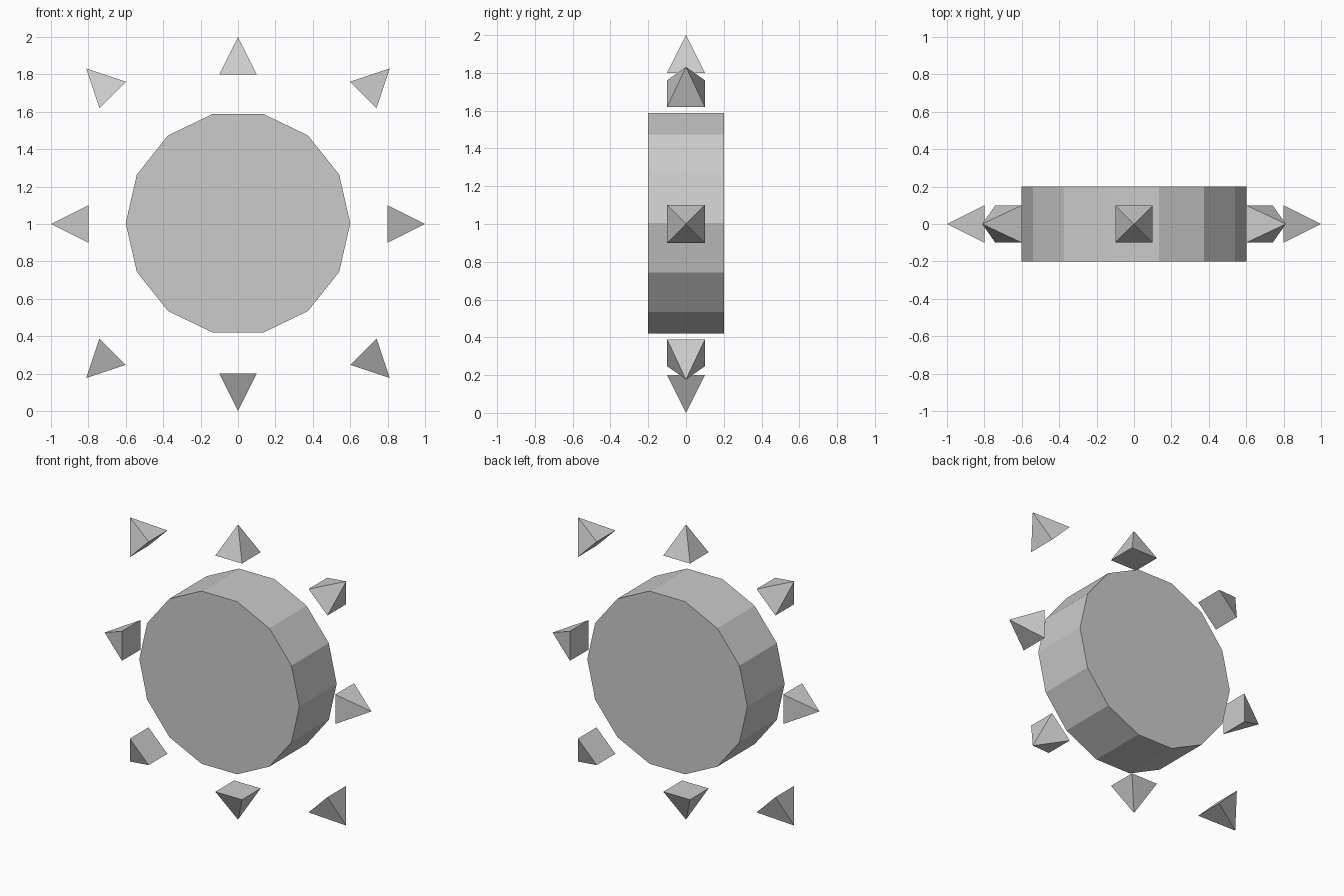
import bpy
from math import radians, pi, sqrt

if "Cube" in bpy.data.objects:
    bpy.data.objects.remove(bpy.data.objects["Cube"])

CENTRE_Z = 1.0

# Fourteen-sided disc facing front and back
bpy.ops.mesh.primitive_cylinder_add(vertices=14, radius=0.6, depth=0.4)
disc = bpy.context.object
disc.name = "disc"
# put a corner on the x axis, then stand the disc upright
for v in disc.data.vertices:
    x, y, z = v.co
    v.co = (y, -z, x)
disc.data.flip_normals() if disc.data.polygons[0].normal.dot(disc.data.polygons[0].center) < 0 else None
disc.location = (0, 0, CENTRE_Z + 0.004)


# Square pyramid whose base centre sits at (x, z), pointing outwards
def spike(name, x, z, angle):
    bpy.ops.mesh.primitive_cone_add(vertices=4, radius1=0.1 * sqrt(2), radius2=0, depth=0.2)
    ob = bpy.context.object
    ob.name = name
    c, s = sqrt(0.5), sqrt(0.5)
    for v in ob.data.vertices:
        px, py, pz = v.co
        v.co = (c * px - s * py, s * px + c * py, pz + 0.1)
    ob.rotation_euler = (0, angle, 0)
    ob.location = (x, 0, CENTRE_Z + z)


# Spikes on the main axes
spike("spike_top", 0, 0.8, 0)
spike("spike_right", 0.8, 0, pi / 2)
spike("spike_bottom", 0, -0.8, pi)
spike("spike_left", -0.8, 0, -pi / 2)

# Spikes on the diagonals
for sx, side in ((1, "right"), (-1, "left")):
    for sz, level in ((1, "upper"), (-1, "lower")):
        angle = radians(45 if sz > 0 else 135) * sx
        spike(f"spike_{level}_{side}", sx * 0.67, sz * 0.686 + 0.004, angle)
